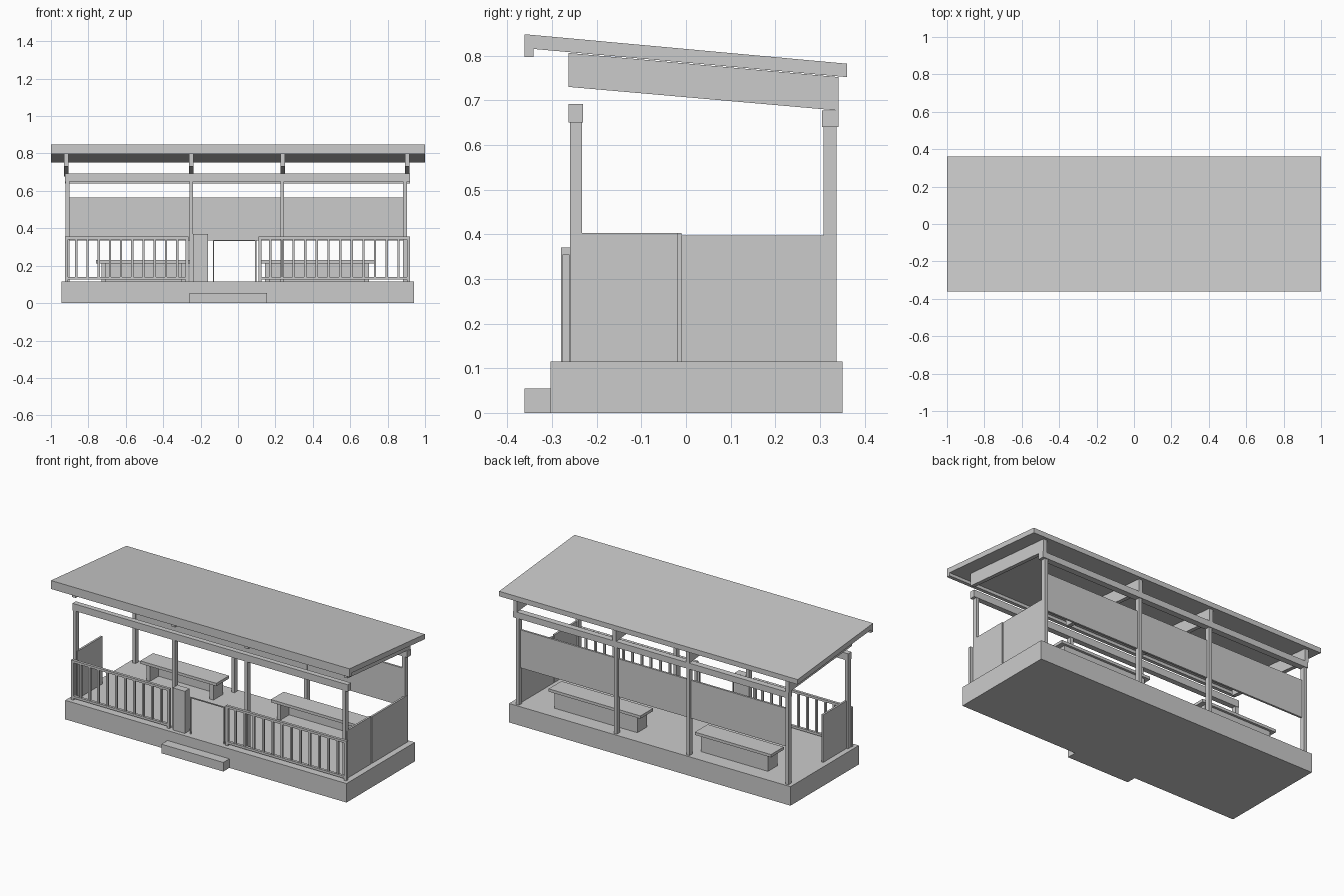
import bpy
import bmesh

if "Cube" in bpy.data.objects:
    bpy.data.objects.remove(bpy.data.objects["Cube"])

grey = bpy.data.materials.new("plain grey")
grey.use_nodes = True
COLOUR = (0.6, 0.6, 0.6, 1)
grey.diffuse_color = COLOUR
grey.node_tree.nodes["Principled BSDF"].inputs["Base Color"].default_value = COLOUR


def finish(name, bm):
    bmesh.ops.recalc_face_normals(bm, faces=bm.faces)
    mesh = bpy.data.meshes.new(name)
    bm.to_mesh(mesh)
    bm.free()
    mesh.materials.append(grey)
    obj = bpy.data.objects.new(name, mesh)
    bpy.context.scene.collection.objects.link(obj)
    return obj


def add_box(bm, x, y, z):
    """Add a box given (min, max) ranges on each axis."""
    verts = bmesh.ops.create_cube(bm, size=1)["verts"]
    for v in verts:
        v.co = [sum(r) / 2 + c * (r[1] - r[0]) for r, c in zip((x, y, z), v.co)]


def box(name, x, y, z):
    bm = bmesh.new()
    add_box(bm, x, y, z)
    return finish(name, bm)


def extrude_profile(name, x, profile):
    """Extrude a (y, z) outline along x."""
    bm = bmesh.new()
    face = bm.faces.new([bm.verts.new((x[0], y, z)) for y, z in profile])
    moved = bmesh.ops.extrude_face_region(bm, geom=[face])["geom"]
    bmesh.ops.translate(bm, vec=(x[1] - x[0], 0, 0),
                        verts=[g for g in moved if isinstance(g, bmesh.types.BMVert)])
    return finish(name, bm)


def around(c, width):
    return (c - width / 2, c + width / 2)


FLOOR = 0.115

# Platform and entrance step
box("platform", (-0.945, 0.94), (-0.304, 0.35), (0, FLOOR))
box("entrance_step", (-0.26, 0.155), (-0.362, -0.304), (0, 0.055))

# Sloping roof with a front lip
extrude_profile("roof", (-1, 1), [(-0.362, 0.848), (0.36, 0.782), (0.36, 0.752),
                                  (-0.341, 0.815), (-0.341, 0.797), (-0.362, 0.797)])

# Posts, and the rafters above them
for i, x in enumerate((-0.912, -0.25, 0.237, 0.893)):
    box(f"front_post_{i}", around(x, 0.02), (-0.26, -0.233), (FLOOR, 0.65))
    box(f"back_post_{i}", around(x, 0.02), (0.308, 0.337), (FLOOR, 0.64))
for i, x in enumerate((-0.917, -0.25, 0.24, 0.905)):
    extrude_profile(f"rafter_{i}", around(x, 0.024),
                    [(-0.263, 0.806), (0.342, 0.752), (0.342, 0.677), (-0.263, 0.73)])

# Long beams
box("front_beam", (-0.925, 0.92), (-0.263, -0.231), (0.65, 0.692))
box("back_beam", (-0.925, 0.92), (0.305, 0.342), (0.64, 0.677))

# Wall panels
box("back_panel", (-0.9, 0.885), (0.31, 0.322), (0.335, 0.565))
box("right_front_panel", (0.892, 0.904), (-0.25, -0.018), (FLOOR, 0.403))
box("right_back_panel", (0.892, 0.904), (-0.01, 0.337), (FLOOR, 0.397))
box("left_front_panel", (-0.912, -0.9), (-0.25, -0.01), (FLOOR, 0.403))


# Railings with evenly spaced balusters
def railing(name, x0, x1, bars):
    bm = bmesh.new()
    y = (-0.277, -0.261)
    add_box(bm, (x0, x1), y, (0.341, 0.355))
    add_box(bm, (x0, x1), y, (0.126, 0.14))
    for end in (x0, x1 - 0.016):
        add_box(bm, (end, end + 0.016), y, (FLOOR, 0.341))
    for i in range(1, bars):
        c = x0 + (x1 - x0) * i / bars
        add_box(bm, around(c, 0.012), (-0.275, -0.263), (0.14, 0.341))
    return finish(name, bm)


railing("left_railing", -0.925, -0.265, 11)
railing("right_railing", 0.11, 0.92, 13)

# Entrance pillar and slim gate frame
box("entrance_pillar", (-0.24, -0.16), (-0.28, -0.235), (FLOOR, 0.37))
bm = bmesh.new()
for x in (-0.13, 0.095):
    add_box(bm, around(x, 0.006), around(-0.265, 0.006), (FLOOR, 0.338))
add_box(bm, (-0.133, 0.098), around(-0.265, 0.006), (0.332, 0.338))
finish("gate_frame", bm)

# Counters: overhanging top, two ends and a closed back
for side, x0, x1 in (("left", -0.76, -0.25), ("right", 0.115, 0.73)):
    box(f"{side}_counter_top", (x0, x1), (0.15, 0.272), (0.213, 0.23))
    a, b = x0 + 0.03, x1 - 0.03
    for part, end in (("a", (a, a + 0.025)), ("b", (b - 0.025, b))):
        box(f"{side}_counter_end_{part}", end, (0.165, 0.258), (FLOOR, 0.213))
    box(f"{side}_counter_back", (a + 0.025, b - 0.025), (0.246, 0.258), (FLOOR, 0.213))
